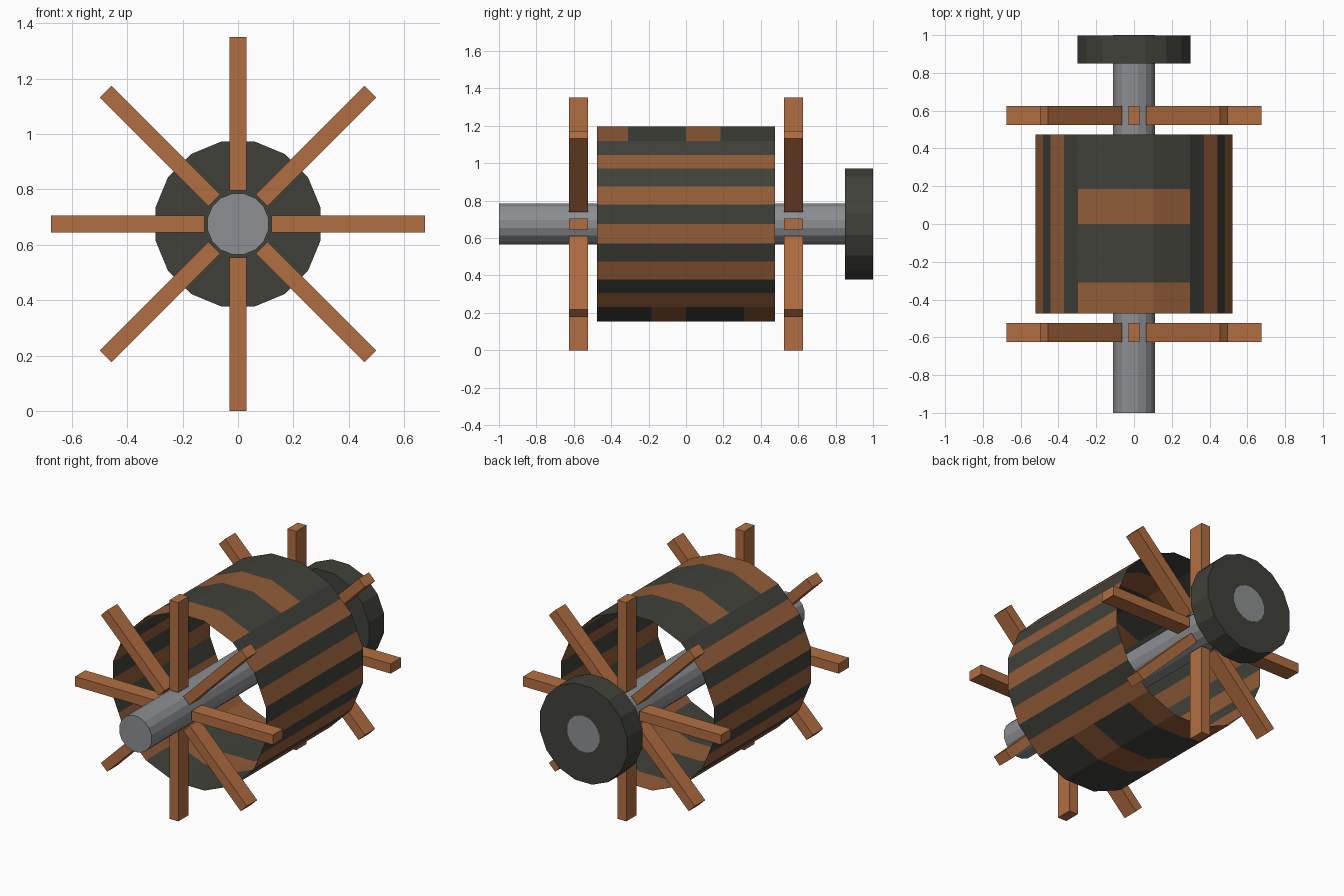
import bpy, bmesh
from math import pi, cos, sin, atan2
from mathutils import Matrix, Vector

if "Cube" in bpy.data.objects:
    bpy.data.objects.remove(bpy.data.objects["Cube"], do_unlink=True)

AXLE_Z = 0.675
SIDES = 16
STEP = 2 * pi / SIDES


def material(name, rgb):
    m = bpy.data.materials.new(name)
    m.use_nodes = True
    colour = (*rgb, 1)
    m.diffuse_color = colour
    m.node_tree.nodes["Principled BSDF"].inputs["Base Color"].default_value = colour
    return m


spoke_wood = material("spoke wood", (0.445, 0.156, 0.054))
drum_wood = material("drum wood", (0.287, 0.107, 0.04))
charcoal = material("charcoal", (0.051, 0.053, 0.042))
steel = material("steel", (0.262, 0.275, 0.287))


def add_object(name, bm, *mats):
    mesh = bpy.data.meshes.new(name)
    bm.to_mesh(mesh)
    bm.free()
    for m in mats:
        mesh.materials.append(m)
    ob = bpy.data.objects.new(name, mesh)
    ob.location.z = AXLE_Z
    bpy.context.collection.objects.link(ob)
    return ob


def prism(apothem, y0, y1, caps=True):
    """Sixteen-sided prism along y with flats facing the axes."""
    bm = bmesh.new()
    r = apothem / cos(STEP / 2)
    turn = (Matrix.Translation((0, (y0 + y1) / 2, 0))
            @ Matrix.Rotation(pi / 2, 4, 'X') @ Matrix.Rotation(STEP / 2, 4, 'Z'))
    bmesh.ops.create_cone(bm, cap_ends=caps, segments=SIDES, radius1=r, radius2=r,
                          depth=y1 - y0, matrix=turn)
    return bm


# Axle and end disc (the axle tip sits just proud of the disc)
add_object("axle", prism(0.11, -1, 1), steel)
add_object("end_disc", prism(0.298, 0.85, 0.999), charcoal)

# Open drum: cut into stripes, then coloured by position
DRUM = 0.5225
BAND, PERIOD = 0.185, 0.495
bm = prism(DRUM, -0.475, 0.475, caps=False)


def cut(point, normal):
    bmesh.ops.bisect_plane(bm, geom=bm.verts[:] + bm.edges[:] + bm.faces[:],
                           plane_co=point, plane_no=normal)


for y in (0, BAND, -BAND, PERIOD - BAND, BAND - PERIOD):
    cut((0, y, 0), (0, 1, 0))
for k in range(-2, 3):
    cut((0, 0, DRUM * sin(k * STEP)), (0, 0, 1))
for f in bm.faces:
    c = f.calc_center_median()
    facet = round(atan2(c.z, c.x) / STEP) * STEP
    height = sin(facet)
    if abs(height) > 0.9:
        # bands around the top and bottom, reversed underneath
        u = c.y if c.z > 0 else -c.y
        f.material_index = 1 if u % PERIOD < BAND else 0
    else:
        # lengthwise stripes on the sides
        f.material_index = 0 if c.z > height * DRUM else 1
add_object("drum", bm, charcoal, drum_wood)

# Two sets of eight spokes
INNER, OUTER = 0.12, 0.675
for label, y in (("front", -0.575), ("back", 0.575)):
    bm = bmesh.new()
    for k in range(8):
        place = (Matrix.Rotation(k * pi / 4, 4, 'Y')
                 @ Matrix.Translation(((INNER + OUTER) / 2, y, 0))
                 @ Matrix.Diagonal(Vector((OUTER - INNER, 0.1, 0.06, 1))))
        bmesh.ops.create_cube(bm, size=1, matrix=place)
    add_object(label + "_spokes", bm, spoke_wood)
